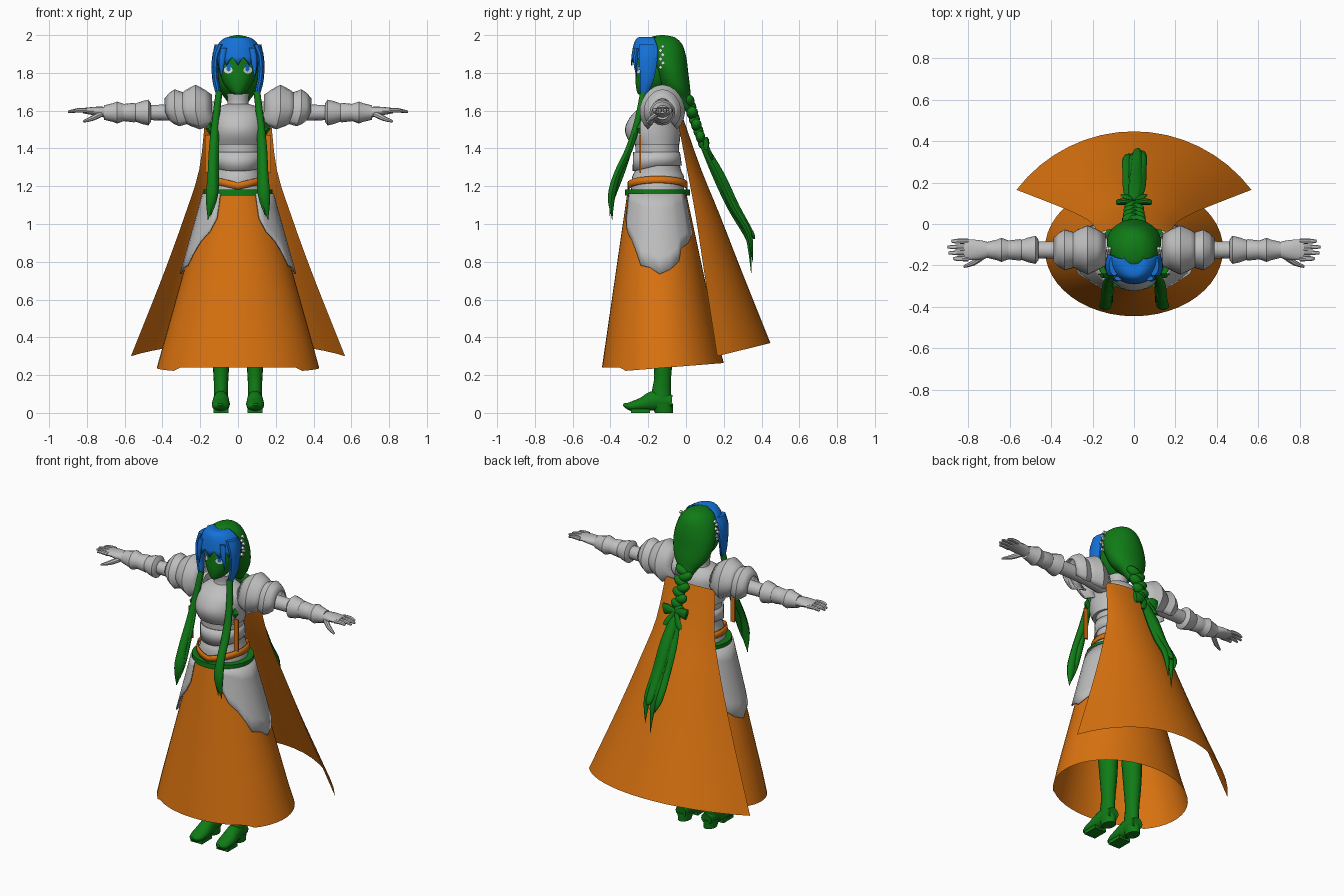
import bpy, bmesh, math
from math import sin, cos, pi, radians
from mathutils import Vector, Matrix

old = bpy.data.objects.get("Cube")
if old:
    bpy.data.objects.remove(old, do_unlink=True)


def paint(name, rgb):
    m = bpy.data.materials.new(name)
    m.use_nodes = True
    m.diffuse_color = (*rgb, 1)
    m.node_tree.nodes["Principled BSDF"].inputs["Base Color"].default_value = (*rgb, 1)
    return m


GREEN = paint("green", (.005, .2, .008))
BLUE = paint("blue", (.007, .17, .7))
ORANGE = paint("orange", (.7, .17, .005))
STEEL = paint("pale_steel", (.52, .52, .52))
WHITE = paint("white", (.85, .85, .85))
X, Y = Vector((1, 0, 0)), Vector((0, 1, 0))
SIDES = ((1, "left_"), (-1, "right_"))


def finish(name, bm, mat, thick=0):
    bmesh.ops.recalc_face_normals(bm, faces=bm.faces)
    me = bpy.data.meshes.new(name)
    bm.to_mesh(me)
    bm.free()
    me.materials.append(mat)
    me.shade_smooth()
    me.set_sharp_from_angle(angle=radians(40))
    ob = bpy.data.objects.new(name, me)
    bpy.context.collection.objects.link(ob)
    if thick:
        mod = ob.modifiers.new("thickness", 'SOLIDIFY')
        mod.thickness = thick
        mod.offset = 0
    return ob


def loft(name, rings, mat, closed=True, cap=True, thick=0):
    bm = bmesh.new()
    vs = [[bm.verts.new(p) for p in r] for r in rings]
    n = len(vs[0])
    for a, b in zip(vs, vs[1:]):
        for i in range(n if closed else n - 1):
            j = (i + 1) % n
            bm.faces.new((a[i], a[j], b[j], b[i]))
    if closed and cap:
        bm.faces.new(vs[0])
        bm.faces.new(vs[-1])
    return finish(name, bm, mat, thick)


def smooth(rows, k):
    """Catmull-Rom resampling of tuples."""
    out = []
    for i in range(len(rows) - 1):
        q = [rows[max(0, min(len(rows) - 1, i + d))] for d in (-1, 0, 1, 2)]
        for j in range(k):
            t = j / k
            out.append(tuple(b + .5 * t * (c - a + t * (2*a - 5*b + 4*c - d + t * (3*(b - c) + d - a)))
                             for a, b, c, d in zip(*q)))
    return out + [tuple(rows[-1])]


def oval(z, hx, yf, yb, n=32, a0=-180, a1=180, cx=0):
    full = a1 - a0 == 360
    yc, ry = (yf + yb) / 2, (yb - yf) / 2
    angs = [radians(a0 + (a1 - a0) * i / (n if full else n - 1)) for i in range(n)]
    return [Vector((cx + hx * sin(a), yc - ry * cos(a), z)) for a in angs]


def body(name, rows, mat, k=3, cap=True, **kw):
    return loft(name, [oval(*r, **kw) for r in smooth(rows, k)], mat, cap=cap)


def strand(name, rows, mat, axis=X, k=4, n=10, s=1):
    """Sweep an oval along rows of (x, y, z, half width, half depth)."""
    rows = smooth(rows, k)
    pts = [Vector((r[0] * s, r[1], r[2])) for r in rows]
    rings = []
    for i, (p, r) in enumerate(zip(pts, rows)):
        d = pts[min(i + 1, len(pts) - 1)] - pts[max(i - 1, 0)]
        up = d.cross(axis).normalized()
        rings.append([p + axis * max(r[3], .001) * cos(2*pi*j/n) + up * max(r[4], .001) * sin(2*pi*j/n)
                      for j in range(n)])
    return loft(name, rings, mat)


def box(name, loc, size, mat, rot=(0, 0, 0)):
    bm = bmesh.new()
    bmesh.ops.create_cube(bm, size=1)
    ob = finish(name, bm, mat)
    ob.location, ob.scale, ob.rotation_euler = loc, size, rot
    return ob


# Torso, stepped breastplate and collar
body("torso", [(1.1, .15, -.29, 0), (1.19, .145, -.29, -.01), (1.25, .13, -.285, -.01),
               (1.3, .122, -.268, -.03), (1.46, .125, -.27, -.04)], STEEL)
body("breastplate", [(1.42, .14, -.29, -.035), (1.47, .145, -.318, -.03), (1.52, .145, -.32, -.03),
                     (1.58, .14, -.285, -.035), (1.62, .1, -.235, -.06), (1.635, .06, -.2, -.08)], STEEL)
plate = [oval(z, hx, f, b) for z, hx, f, b in ((1.38, .127, -.277, -.035), (1.31, .13, -.28, -.025))]
for p in plate[1]:
    p.z -= .03 * max(0, -(p.y + .15) / .13)
loft("waist_plate", plate, STEEL, cap=False, thick=.006)
body("collar", [(1.61, .065, -.215, -.07), (1.64, .055, -.2, -.09), (1.69, .058, -.205, -.085)], STEEL)

# Sash and belt
sash = [oval(z, hx, -.305, .005) for z, hx in ((1.22, .143), (1.182, .152))]
for ring in sash:
    for p in ring:
        p.z += .035 * abs(p.x) / .15
loft("sash", sash, ORANGE, cap=False, thick=.008)
loft("belt", [oval(z, .183, -.322, .02) for z in (1.15, 1.182)], GREEN, thick=0)


# Skirt with a slightly shorter front panel
def skirt_row(z, out=0):
    t = (1.17 - z) / .93
    return z, .17 + .26 * t + out, -.31 - .135 * t - out, .2 * t + out


skirt = [oval(*skirt_row(1.17 - .93 * i / 8), n=48) for i in range(9)]
for p in skirt[-1]:
    p.z = .24 if p.y < -.12 and abs(p.x) < .32 else .22 + .08 * (p.y + .35)
loft("skirt", skirt, ORANGE, cap=False)

# Ragged hip plates
hem = ((30, 1.03), (38, .96), (50, .91), (60, .84), (66, .78), (78, .77), (90, .735),
       (104, .76), (116, .8), (122, .87), (136, .9), (150, .95))
for s, side in SIDES:
    cols = []
    for a, low in hem:
        col = []
        for i in range(6):
            z, hx, f, b = skirt_row(1.16 + (low - 1.16) * i / 5, .013)
            col.append(Vector((s * hx * sin(radians(a)), (f + b) / 2 - (b - f) / 2 * cos(radians(a)), z)))
        cols.append(col)
    loft(side + "hip_plate", cols, STEEL, closed=False, thick=.008)

# Cape: rows of (middle z, edge z, edge x, edge y, middle y)
cape = []
for zm, ze, xe, ye, ym in smooth([(1.56, 1.55, .175, -.045, -.015), (1.29, 1.29, .205, .005, .08),
                                  (1.05, 1.05, .28, .05, .178), (.75, .72, .4, .1, .295),
                                  (.37, .3, .567, .165, .447)], 3):
    row = []
    for i in range(17):
        a = radians(52 * (i / 8 - 1))
        f = (cos(a) - cos(radians(52))) / (1 - cos(radians(52)))
        row.append(Vector((xe * sin(a) / sin(radians(52)), ye + (ym - ye) * f, ze + (zm - ze) * f)))
    cape.append(row)
loft("cape", cape, ORANGE, closed=False)

# Head, back hair and fringe
body("head", [(1.685, .015, -.25, -.19), (1.7, .042, -.26, -.13), (1.75, .08, -.267, -.08),
              (1.82, .1, -.266, -.065), (1.9, .1, -.262, -.06), (1.96, .06, -.22, -.09)], GREEN)
body("back_hair", [(2, .008, -.135, -.115), (1.988, .055, -.19, -.06), (1.95, .1, -.235, -.02),
                   (1.88, .126, -.215, .002), (1.8, .13, -.17, .012), (1.72, .11, -.13, .022),
                   (1.66, .065, -.07, .025), (1.61, .035, -.03, .03)], GREEN, k=4)
fringe = [oval(*r, n=29, a0=-98, a1=98) for r in smooth(
    [(1.98, .04, -.18, -.13), (1.986, .055, -.245, -.11), (1.965, .09, -.268, -.08),
     (1.92, .118, -.28, -.05), (1.87, .128, -.287, -.045)], 3)]
for i, p in enumerate(fringe[-1]):
    p.z += (.012, -.004, -.03, -.004)[i % 4]
loft("fringe", fringe, BLUE, closed=False, thick=.008)
for s, side in SIDES:
    strand(side + "cheek_lock", [(.095, -.2, 1.95, .025, .05), (.118, -.2, 1.88, .02, .052),
                                 (.12, -.205, 1.78, .018, .04), (.108, -.22, 1.71, .016, .025),
                                 (.1, -.235, 1.65, 0, 0)], BLUE, s=s)
    strand(side + "temple_lock", [(.075, -.262, 1.93, .018, .012), (.086, -.268, 1.85, .015, .01),
                                  (.088, -.26, 1.77, 0, 0)], BLUE, s=s)
    strand(side + "long_lock", [(.1, -.225, 1.7, .018, .018), (.118, -.255, 1.55, .02, .018),
                                (.13, -.3, 1.4, .024, .02), (.135, -.365, 1.26, .026, .02),
                                (.14, -.395, 1.14, .03, .02), (.16, -.39, 1.02, 0, 0)], GREEN, s=s)
    strand(side + "inner_lock", [(.11, -.27, 1.48, .01, .01), (.118, -.33, 1.3, .018, .016),
                                 (.122, -.385, 1.15, .016, .014), (.145, -.405, 1.04, 0, 0)], GREEN, s=s)
    # Frilled hair band
    for i in range(6):
        box(side + "frill", (s * (.131 - .004 * abs(i - 2)), -.135 + .012 * (i % 2), 1.83 + .022 * i),
            (.014, .016, .016), WHITE, (radians(45), 0, 0))
    # Painted eyes following the face
    for part, mat, cx, cz, w, h, off in (("eye", WHITE, .052, 1.815, .024, .018, .004),
                                         ("iris", BLUE, .05, 1.822, .011, .014, .006),
                                         ("eyelash", BLUE, .052, 1.84, .028, .006, .007)):
        bm = bmesh.new()
        bmesh.ops.create_circle(bm, cap_ends=True, segments=14, radius=1)
        for v in bm.verts:
            x = cx + w * v.co.x
            v.co = Vector((s * x, -.1655 - .1005 * (1 - (x / .1) ** 2) ** .5 - off, cz + h * v.co.y))
        finish(side + part, bm, mat)

# Braid, bow and loose tail
for i in range(8):
    t = i / 7
    bm = bmesh.new()
    tilt = Matrix.Rotation(radians(28 if i % 2 else -28), 4, 'Y')
    bmesh.ops.create_uvsphere(bm, u_segments=14, v_segments=8, radius=1, matrix=Matrix.Translation(
        (.012 * (-1) ** i, .012 + .075 * t, 1.65 - .22 * t)) @ tilt @ Matrix.Diagonal(
        (.052 - .016 * t, .034 - .01 * t, .03, 1)))
    finish("braid_link", bm, GREEN)
for s, side in SIDES:
    strand(side + "bow_loop", [(0, .1, 1.42, .012, .012), (.045, .108, 1.43, .016, .03),
                               (.08, .105, 1.425, .014, .035)], GREEN, axis=Y, s=s)
    strand(side + "bow_end", [(.01, .11, 1.42, .012, .008), (.035, .13, 1.37, .022, .008),
                              (.05, .14, 1.34, .015, .006)], GREEN, s=s)
for dx, dy, end in ((0, 0, .74), (.03, .008, .8), (-.025, -.008, .87), (.012, .02, .92)):
    strand("hair_tail", [(0, .09, 1.42, .025, .018), (dx * .7, .165 + dy, 1.26, .034, .02),
                         (dx, .245 + dy, 1.09, .03, .02), (dx * 1.3, .325 + dy, .95, .022, .016),
                         (dx + .01, .345 + dy, end, 0, 0)], GREEN)

for s, side in SIDES:
    # Chest gem and hanging ribbon
    bm = bmesh.new()
    bmesh.ops.create_cone(bm, segments=4, radius1=.035, radius2=.012, depth=.02, cap_ends=True,
                          matrix=Matrix.Translation((s * .148, -.25, 1.505)) @ Matrix.Rotation(pi / 2, 4, 'X')
                          @ Matrix.Diagonal((.7, 1, 1, 1)))
    finish(side + "gem", bm, GREEN)
    box(side + "ribbon", (s * .16, -.243, 1.37), (.028, .008, .2), ORANGE)

    # Layered shoulder armour
    for part, rows in (("inner", ((.14, .075), (.18, .1), (.225, .122), (.27, .1), (.31, .075))),
                       ("outer", ((.24, .075), (.29, .085), (.335, .1), (.36, .085), (.385, .06)))):
        arcs = []
        for x, r in rows:
            arc = []
            for i in range(19):
                a = radians(-50 + 280 * i / 18)
                q = r * (1 + .12 * max(0, sin(a)) ** 4)
                arc.append(Vector((s * (x - .03 * max(0, -sin(a))), -.125 + .95 * q * cos(a), 1.597 + q * sin(a))))
            arcs.append(arc)
        loft(side + part + "_shoulder_plate", arcs, STEEL, closed=False, thick=.008)

    # Arm, bracers and hand
    def limb(part, rows, k=1, n=16):
        strand(side + part, rows, STEEL, axis=Y, k=k, n=n, s=s)
    mid = (-.125, 1.59)
    limb("arm", [(x, *mid, r, r) for x, r in ((.12, .06), (.25, .045), (.48, .04), (.71, .033))])
    limb("elbow_guard", [(x, *mid, r, r) for x, r in ((.46, .048), (.475, .068), (.51, .06), (.55, .045))])
    limb("bracer", [(x, *mid, r, r) for x, r in ((.535, .045), (.55, .052), (.6, .046), (.61, .046))])
    limb("cuff", [(x, *mid, r, r) for x, r in ((.6, .044), (.64, .058), (.66, .05), (.71, .038))])
    limb("palm", [(.69, *mid, .034, .03), (.75, -.125, 1.597, .048, .024), (.82, -.125, 1.6, .05, .014)], 3)
    for i, tip in enumerate((.87, .895, .9, .88)):
        y = -.167 + .028 * i
        limb("finger", [(.8, y, 1.6, .013, .012), (.85, y, 1.602, .012, .011), (tip, y, 1.593, .007, .006)], 2, 8)
    limb("thumb", [(.72, -.15, 1.585, .018, .016), (.77, -.185, 1.56, .015, .014),
                   (.82, -.205, 1.542, .007, .006)], 2, 8)

    # Legs and boots
    body(side + "leg", [(1.05, .07, -.23, -.06), (.6, .06, -.2, -.06), (.35, .05, -.18, -.065),
                        (.2, .04, -.168, -.078), (.12, .037, -.18, -.08), (.06, .04, -.19, -.075)],
         GREEN, cx=s * .09, n=16)
    strand(side + "boot", [(.09, -.075, .06, .036, .035), (.09, -.16, .065, .042, .055),
                           (.091, -.235, .045, .048, .036), (.092, -.295, .035, .04, .024),
                           (.093, -.332, .045, .012, .006)], GREEN, s=s, n=14)
    body(side + "heel", [(0, .036, -.165, -.07), (.05, .042, -.19, -.068)], GREEN, cx=s * .09, n=16)
    box(side + "sole", (s * .091, -.24, .01), (.08, .1, .02), GREEN)
